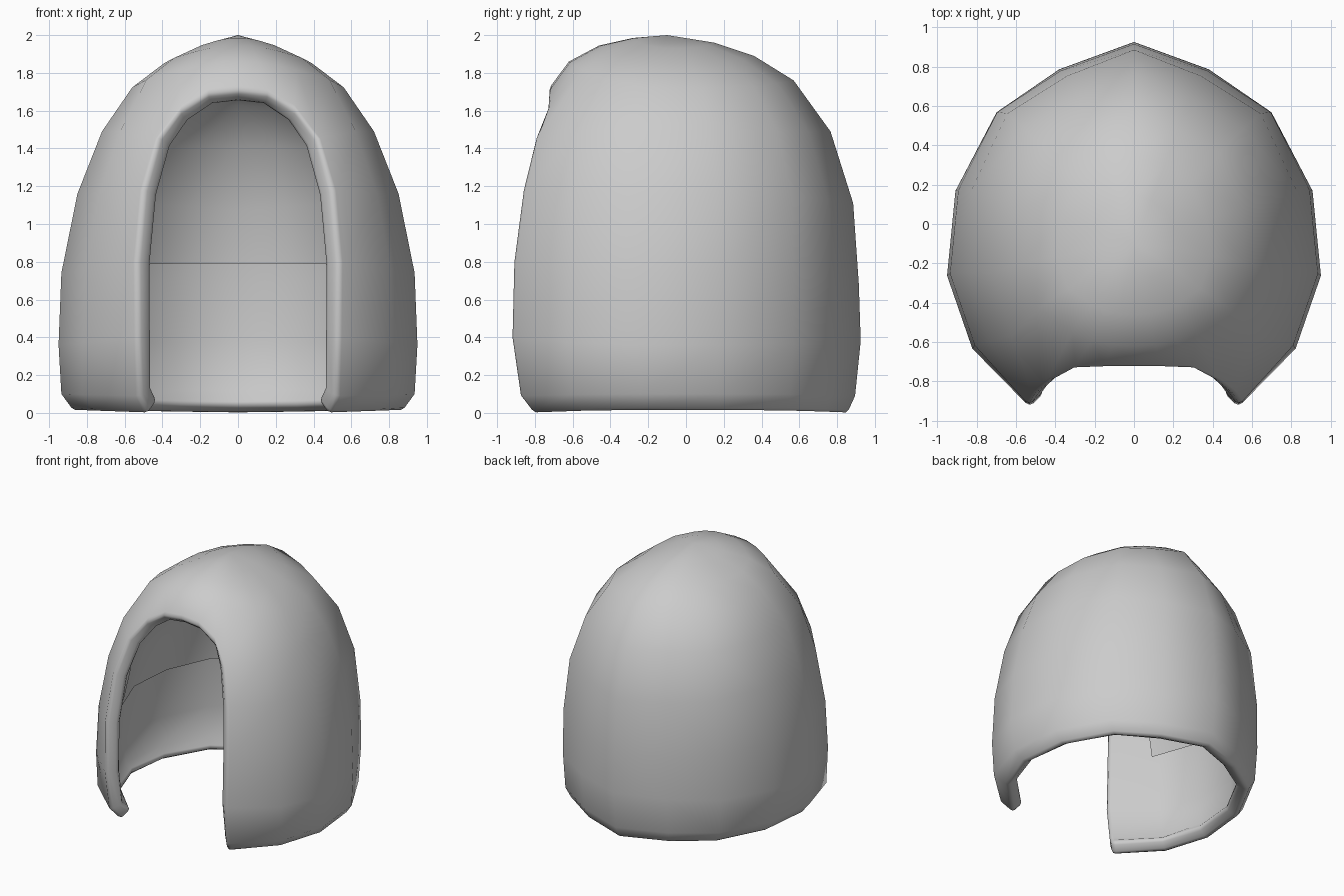
import bpy, bmesh

if "Cube" in bpy.data.objects:
    bpy.data.objects.remove(bpy.data.objects["Cube"])

# One colour for the whole model
grey = bpy.data.materials.new("plain_grey")
grey.diffuse_color = (0.6, 0.6, 0.6, 1)
grey.use_nodes = True
grey.node_tree.nodes["Principled BSDF"].inputs["Base Color"].default_value = grey.diffuse_color

# Half outline from back centre round to front centre (unit x, unit y)
OUTLINE = [(0, 1), (.4, .85), (.735, .615), (.955, .185), (1, -.28), (.865, -.68),
           (.56, -.88), (.38, -.95), (.19, -.99), (0, -1)]
# Rings from crown to hem: half width, front y, back y, front z, side z, back z
RINGS = [(.22, -.28, .15, 1.985, 1.93, 1.96),
         (.39, -.46, .36, 1.945, 1.85, 1.89),
         (.56, -.62, .57, 1.86, 1.72, 1.76),
         (.72, -.82, .765, 1.49, 1.49, 1.49),
         (.85, -.88, .885, 1.17, 1.16, 1.11),
         (.935, -.91, .915, .78, .74, .68),
         (.95, -.93, .925, .40, .36, .38),
         (.935, -.88, .895, .09, .10, .09),
         (.865, -.80, .85, -.01, .005, -.008)]
# Local fullness: (ring, column) -> scale of the outline
FULL = {(2, 2): 1.05, (3, 2): 1.05, (4, 2): 1.03, (5, 2): 1.01,
        (2, 3): 1.03, (3, 3): 1.03, (4, 3): 1.02, (7, 5): 1.02}
EDGE = 6          # outline column that borders the face opening
ARCH_RING = 3     # ring that forms the top of the opening
LINER_RING = 5    # lowest ring of the inner liner
# Side of the opening going down, and its arched top going to the centre
JAMB = [(.42, -.80, 1.46), (.50, -.87, 1.18), (.535, -.92, .80),
        (.53, -.93, .40), (.52, -.885, .09), (.475, -.81, -.01)]
ARCH = [(.31, -.74, 1.60), (.16, -.735, 1.69), (0, -.735, 1.705)]


def shell_point(r, c):
    """Position of ring r, column c on the right half."""
    if r >= ARCH_RING and c == EDGE:
        return JAMB[r - ARCH_RING]
    if r == ARCH_RING and c > EDGE:
        return ARCH[c - EDGE - 1]
    rx, yf, yb, zf, zs, zb = RINGS[r]
    ux, uy = OUTLINE[c]
    end = zb if uy > 0 else zf
    k = FULL.get((r, c), 1)
    return (rx * ux * k, (yf + yb) / 2 + (yb - yf) / 2 * uy * k,
            zs + (end - zs) * abs(uy) ** 3)


def liner_point(r, c):
    """Same surface, ending level partway down the wall."""
    x, y, z = shell_point(r, c)
    return (x, y, .81) if r == LINER_RING else (x, y, z)


def dome(name, point, rings, edge, arch, inward=False):
    """Crown fan plus ring quads on both sides, open in front below the arch ring."""
    bm = bmesh.new()
    crown = bm.verts.new((0, -.1, 2))
    grid = {}
    last = len(OUTLINE) - 1
    for r in range(rings):
        for c in range(last + 1):
            if r > arch and c > edge:
                continue
            x, y, z = point(r, c)
            for s in (1, -1):
                if s == -1 and c in (0, last):
                    grid[r, c, s] = grid[r, c, 1]
                else:
                    grid[r, c, s] = bm.verts.new((s * x, y, z))
    for s in (1, -1):
        for c in range(last):
            bm.faces.new((crown, grid[0, c, s], grid[0, c + 1, s]))
            for r in range(rings - 1):
                if r >= arch and c >= edge:
                    continue
                bm.faces.new((grid[r, c, s], grid[r + 1, c, s],
                              grid[r + 1, c + 1, s], grid[r, c + 1, s]))
    bmesh.ops.recalc_face_normals(bm, faces=bm.faces)
    bm.normal_update()
    if (crown.normal.z < 0) != inward:
        bmesh.ops.reverse_faces(bm, faces=bm.faces)
    for f in bm.faces:
        f.smooth = True
    mesh = bpy.data.meshes.new(name)
    bm.to_mesh(mesh)
    bm.free()
    mesh.materials.append(grey)
    obj = bpy.data.objects.new(name, mesh)
    bpy.context.collection.objects.link(obj)
    return obj


# Outer shell with thick wall and rounded rim
shell = dome("helmet_shell", shell_point, len(RINGS), EDGE, ARCH_RING)
wall = shell.modifiers.new("wall", "SOLIDIFY")
wall.thickness = .105
wall.offset = -1
rim = shell.modifiers.new("rim", "BEVEL")
rim.width = .028
rim.segments = 2
rim.limit_method = "ANGLE"
rim.angle_limit = .9

# Thin liner inside the upper part of the shell
liner = dome("inner_liner", liner_point, LINER_RING + 1, EDGE - 1, ARCH_RING - 1, inward=True)
inset = liner.modifiers.new("inset", "DISPLACE")
inset.strength = .18
inset.mid_level = 0
